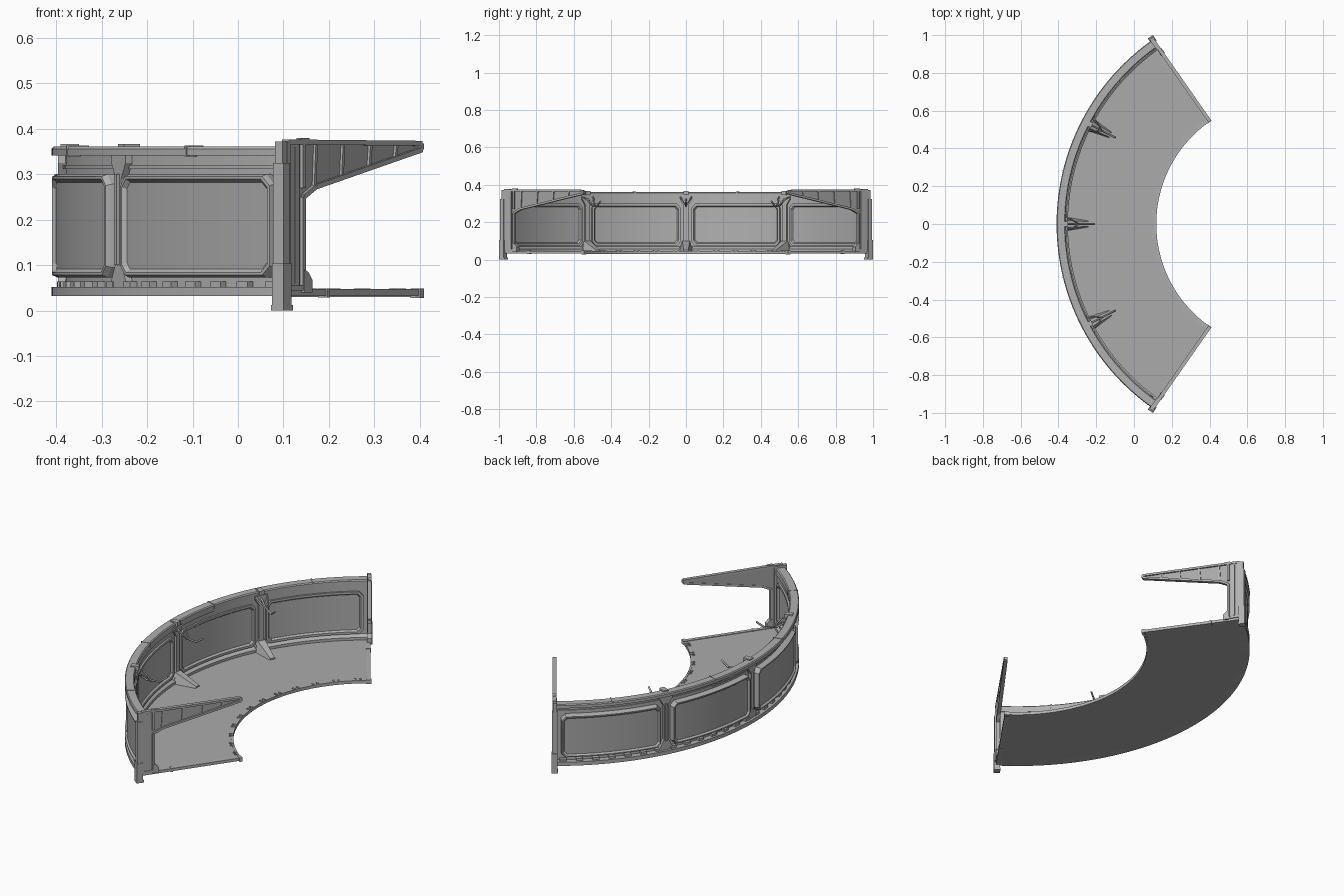
import bpy, bmesh
from math import radians, degrees, sin, cos, hypot

cube = bpy.data.objects.get("Cube")
if cube:
    bpy.data.objects.remove(cube)

CX = 0.78               # centre of the curve on the x axis
END = radians(55)       # half the angle swept
STEP = END / 2          # angle of one wall bay


def material(name, value):
    m = bpy.data.materials.new(name)
    m.use_nodes = True
    col = (value, value, value, 1)
    m.diffuse_color = col
    m.node_tree.nodes["Principled BSDF"].inputs["Base Color"].default_value = col
    return m


FRAME = material("frame grey", 0.44)
PANEL = material("panel grey", 0.39)
FLOOR = material("floor grey", 0.41)


def place(r, a, t, z):
    """Radius, angle, tangential offset and height to world space."""
    return (CX - r * cos(a) + t * sin(a), r * sin(a) + t * cos(a), z)


def finish(name, bm, mats, smooth=False):
    bmesh.ops.recalc_face_normals(bm, faces=bm.faces)
    me = bpy.data.meshes.new(name)
    bm.to_mesh(me)
    bm.free()
    for m in mats:
        me.materials.append(m)
    ob = bpy.data.objects.new(name, me)
    bpy.context.collection.objects.link(ob)
    if smooth:
        bpy.ops.object.select_all(action='DESELECT')
        ob.select_set(True)
        bpy.context.view_layer.objects.active = ob
        bpy.ops.object.shade_smooth_by_angle(angle=radians(25))
    return ob


def bridge(bm, a, b):
    for i in range(len(a)):
        j = (i + 1) % len(a)
        bm.faces.new((a[i], a[j], b[j], b[i]))


def sweep(name, profile, mat, a0=-END, a1=END, n=64):
    """Sweep an (r, z) profile round the curve."""
    bm = bmesh.new()
    rings = []
    for i in range(n + 1):
        a = a0 + (a1 - a0) * i / n
        rings.append([bm.verts.new(place(r, a, 0, z)) for r, z in profile])
    for p, q in zip(rings, rings[1:]):
        bridge(bm, p, q)
    bm.faces.new(rings[0])
    bm.faces.new(rings[-1])
    return finish(name, bm, [mat], True)


def rect(r0, r1, z0, z1):
    return [(r0, z0), (r1, z0), (r1, z1), (r0, z1)]


def prism(bm, low, high):
    """Solid between two matching outlines of (r, a, t, z) points."""
    a = [bm.verts.new(place(*p)) for p in low]
    b = [bm.verts.new(place(*p)) for p in high]
    bridge(bm, a, b)
    bm.faces.new(a)
    bm.faces.new(b)


def box(bm, a, r0, r1, t0, t1, z0, z1):
    base = [(r0, t0), (r1, t0), (r1, t1), (r0, t1)]
    prism(bm, [(r, a, t, z0) for r, t in base], [(r, a, t, z1) for r, t in base])


def slab(bm, a, outline, t0, t1):
    """Extrude an (r, z) outline sideways."""
    prism(bm, [(r, a, t0, z) for r, z in outline], [(r, a, t1, z) for r, z in outline])


def bar(bm, a, p, q, w, t0, t1):
    """Straight rib of width w between two (r, z) points."""
    dr, dz = q[0] - p[0], q[1] - p[1]
    k = w / 2 / hypot(dr, dz)
    nr, nz = -dz * k, dr * k
    slab(bm, a, [(p[0] + nr, p[1] + nz), (q[0] + nr, q[1] + nz),
                 (q[0] - nr, q[1] - nz), (p[0] - nr, p[1] - nz)], t0, t1)


# Floor and its inner rim
sweep("floor", rect(0.668, 1.185, 0.032, 0.044), FLOOR)
sweep("floor_inner_rim", rect(0.662, 0.672, 0.03, 0.046), FRAME)

# Curved wall: lower rail, backing, kick strip and top rail
sweep("lower_rail", rect(1.145, 1.19, 0.032, 0.052), FRAME)
sweep("wall_backing", rect(1.148, 1.16, 0.045, 0.345), FRAME)
sweep("inner_kick_strip", [(1.13, 0.044), (1.13, 0.058), (1.148, 0.07), (1.148, 0.044)], FRAME)
sweep("upper_strip", rect(1.155, 1.165, 0.312, 0.32), FRAME)
sweep("top_rail", [(1.143, 0.325), (1.143, 0.356), (1.148, 0.361), (1.186, 0.361),
                   (1.19, 0.356), (1.19, 0.341), (1.155, 0.341), (1.155, 0.325)], FRAME)


# Bay panels with chamfered corners and raised frames on both sides
def panel(index, mid, half, z0, z1, n=14):
    bm = bmesh.new()
    loops = []
    steps = [(0.02, 1.149), (0.012, 1.138), (0, 1.138), (0, 1.178),
             (0.005, 1.19), (0.011, 1.19), (0.018, 1.181)]
    for inset, r in steps:
        h, lo, hi = half - inset / 1.19, z0 + inset, z1 - inset
        c = 0.022 - inset * 0.4
        ca = c / 1.19
        row = [-h + ca + 2 * (h - ca) * i / n for i in range(n + 1)]
        pts = [(a, lo) for a in row] + [(h, lo + c), (h, hi - c)]
        pts += [(a, hi) for a in reversed(row)] + [(-h, hi - c), (-h, lo + c)]
        loops.append([bm.verts.new(place(r, mid + a, 0, z)) for a, z in pts])
    for p, q in zip(loops, loops[1:]):
        bridge(bm, p, q)
    for loop in (loops[0], loops[-1]):
        low, right = loop[:n + 1], loop[n + 1:n + 3]
        top, left = loop[n + 3:2 * n + 4][::-1], loop[2 * n + 4:]
        caps = [(low[i], low[i + 1], top[i + 1], top[i]) for i in range(n)]
        caps += [(low[n], right[0], right[1], top[n]), (low[0], top[0], left[0], left[1])]
        for c in caps:
            bm.faces.new(c).material_index = 1
    finish("wall_panel_%d" % index, bm, [FRAME, PANEL], True)


for i in range(4):
    panel(i + 1, (i - 1.5) * STEP, STEP / 2 - radians(1.45), 0.073, 0.3)

# Small blocks along the recess over the lower rail
bm = bmesh.new()
for i in range(28):
    a = -END + 2 * END * (i + 0.5) / 28
    box(bm, a, 1.155, 1.178, -0.016, 0.016, 0.05, 0.064)
finish("recess_blocks", bm, [FRAME])

# Joint bands on the top rail
bm = bmesh.new()
for i in range(4):
    box(bm, (i - 1.5) * STEP, 1.141, 1.192, -0.003, 0.003, 0.339, 0.363)
finish("rail_joints", bm, [FRAME])

# Clips on the inner floor rim
bm = bmesh.new()
for i in range(12):
    a = -END + 2 * END * (i + 0.5) / 12
    for t in (-0.012, 0.012):
        box(bm, a, 0.664, 0.684, t - 0.004, t + 0.004, 0.04, 0.049)
finish("rim_clips", bm, [FRAME])


# Posts between bays, each with a floor foot and a hook
def hook(name, a, path, radius):
    cu = bpy.data.curves.new(name, 'CURVE')
    cu.dimensions = '3D'
    cu.bevel_depth = radius
    cu.bevel_resolution = 1
    sp = cu.splines.new('POLY')
    sp.points.add(len(path) - 1)
    for pt, (r, t, z) in zip(sp.points, path):
        pt.co = (*place(r, a, t, z), 1)
    cu.use_fill_caps = True
    cu.materials.append(FRAME)
    bpy.context.collection.objects.link(bpy.data.objects.new(name, cu))


side = [(0.036, 0.052), (0.034, 0.066), (0.013, 0.105), (0.013, 0.29), (0.034, 0.325), (0.034, 0.341)]
outline = side + [(-t, z) for t, z in reversed(side)]
for i in (-1, 0, 1):
    a, tag = i * STEP, ("right", "middle", "left")[i + 1]
    bm = bmesh.new()
    prism(bm, [(1.136, a, t, z) for t, z in outline], [(1.176, a, t, z) for t, z in outline])
    box(bm, a, 1.17, 1.184, -0.006, 0.006, 0.1, 0.3)
    box(bm, a, 1.13, 1.17, -0.014, 0.014, 0.345, 0.367)
    finish("post_" + tag, bm, [FRAME])
    bm = bmesh.new()
    prism(bm, [(1.14, a, -0.036, 0.044), (1.02, a, -0.016, 0.044), (1.02, a, 0.016, 0.044), (1.14, a, 0.036, 0.044)],
          [(1.14, a, -0.02, 0.1), (1.02, a, -0.012, 0.052), (1.02, a, 0.012, 0.052), (1.14, a, 0.02, 0.1)])
    finish("post_foot_" + tag, bm, [FRAME])
    hook("hook_arm_" + tag, a, [(1.14, 0, 0.325), (1.09, 0, 0.29), (1.03, 0, 0.285), (0.99, 0, 0.312)], 0.005)
    for s in (-1, 1):
        hook("hook_brace_" + tag, a, [(1.14, s * 0.03, 0.335), (1.11, s * 0.024, 0.325),
                                      (1.07, 0, 0.288)], 0.004)

# End walls: tapering bracket, rim, ribs, column and foot
TOP, TIP, KNEE, HEEL = (1.18, 0.371), (0.667, 0.368), (1.075, 0.272), (1.12, 0.25)
LOW, BACK = (1.12, 0.05), (1.18, 0.05)
for s, tag in ((-1, "right"), (1, "left")):
    a = s * END
    bm = bmesh.new()
    slab(bm, a, [TOP, TIP, (0.667, 0.354), KNEE, HEEL, LOW, BACK], -s * 0.006, s * 0.003)
    finish("end_bracket_" + tag, bm, [PANEL])
    bm = bmesh.new()
    loop = [TOP, TIP, (0.667, 0.354), KNEE, HEEL, LOW, BACK]
    for p, q in zip(loop, loop[1:] + loop[:1]):
        bar(bm, a, p, q, 0.011, -s * 0.008, s * 0.011)
    for r in (0.76, 0.86, 0.965, 1.07):
        z = 0.354 - (r - 0.667) * 0.2
        bar(bm, a, (r, 0.37), (r + 0.006, z), 0.008, 0, s * 0.009)
    bar(bm, a, (1.12, 0.27), (1.12, 0.37), 0.012, 0, s * 0.011)
    bar(bm, a, (1.15, 0.06), (1.15, 0.36), 0.01, 0, s * 0.009)
    slab(bm, a, [(1.125, 0.04), (1.095, 0.04), (1.095, 0.068), (1.11, 0.085), (1.125, 0.09)],
         -s * 0.01, s * 0.014)
    finish("end_rim_" + tag, bm, [FRAME])
    bm = bmesh.new()
    box(bm, a, 1.135, 1.2, -s * 0.012, s * 0.008, 0.045, 0.372)
    box(bm, a, 1.18, 1.205, -s * 0.014, s * 0.014, 0.1, 0.325)
    box(bm, a, 1.178, 1.21, -s * 0.014, s * 0.017, 0.0, 0.105)
    box(bm, a, 1.174, 1.21, -s * 0.016, s * 0.017, 0.0, 0.012)
    box(bm, a, 1.1, 1.13, -s * 0.004, s * 0.01, 0.374, 0.38)
    finish("end_column_" + tag, bm, [FRAME])
    bm = bmesh.new()
    box(bm, a, 0.665, 1.19, -s * 0.014, s * 0.006, 0.032, 0.047)
    box(bm, a, 0.66, 0.676, -s * 0.016, s * 0.01, 0.028, 0.049)
    box(bm, a, 1.02, 1.03, -s * 0.016, s * 0.009, 0.029, 0.049)
    finish("floor_end_strip_" + tag, bm, [FRAME])
